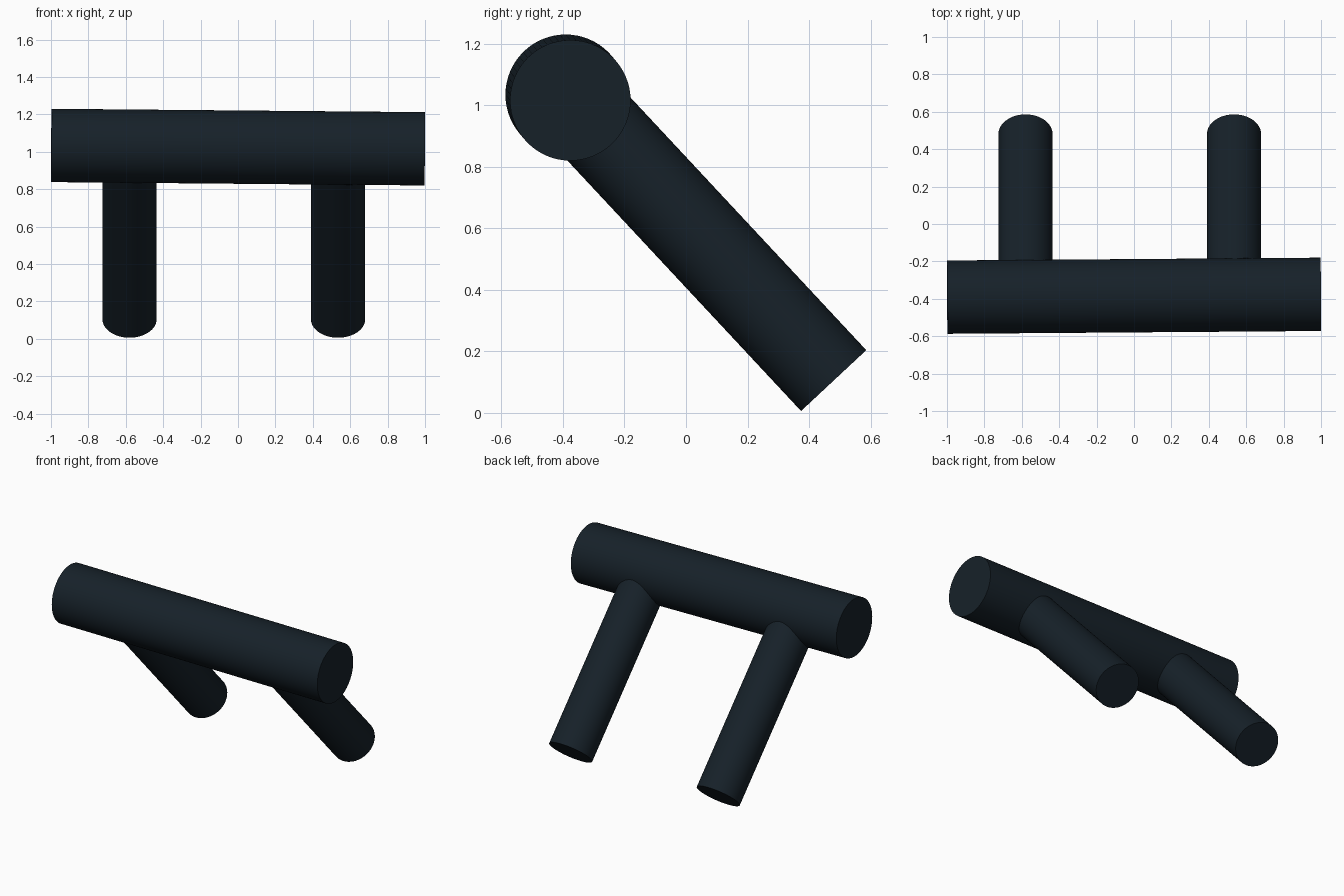
import bpy
from math import radians
from mathutils import Vector

if "Cube" in bpy.data.objects:
    bpy.data.objects.remove(bpy.data.objects["Cube"])

mat = bpy.data.materials.new("dark_metal")
mat.diffuse_color = (0.008, 0.015, 0.022, 1)
mat.use_nodes = True
mat.node_tree.nodes["Principled BSDF"].inputs["Base Color"].default_value = mat.diffuse_color


def rod(name, start, end, radius):
    """Smooth cylinder running between two points."""
    a, b = Vector(start), Vector(end)
    axis = b - a
    bpy.ops.mesh.primitive_cylinder_add(
        vertices=64, radius=radius, depth=axis.length, location=(a + b) / 2,
        rotation=axis.to_track_quat('Z', 'Y').to_euler())
    obj = bpy.context.object
    obj.name = name
    obj.data.materials.append(mat)
    bpy.ops.object.shade_smooth_by_angle(angle=radians(30))
    return obj


# Horizontal grip bar, very slightly tilted
rod("grip_bar", (-0.998, -0.391, 1.034), (0.998, -0.376, 1.016), 0.196)

# Two slanted posts running from the base up into the bar
for name, x in (("left_post", -0.58), ("right_post", 0.535)):
    rod(name, (x, 0.48, 0.105), (x, -0.37, 1.016), 0.145)
